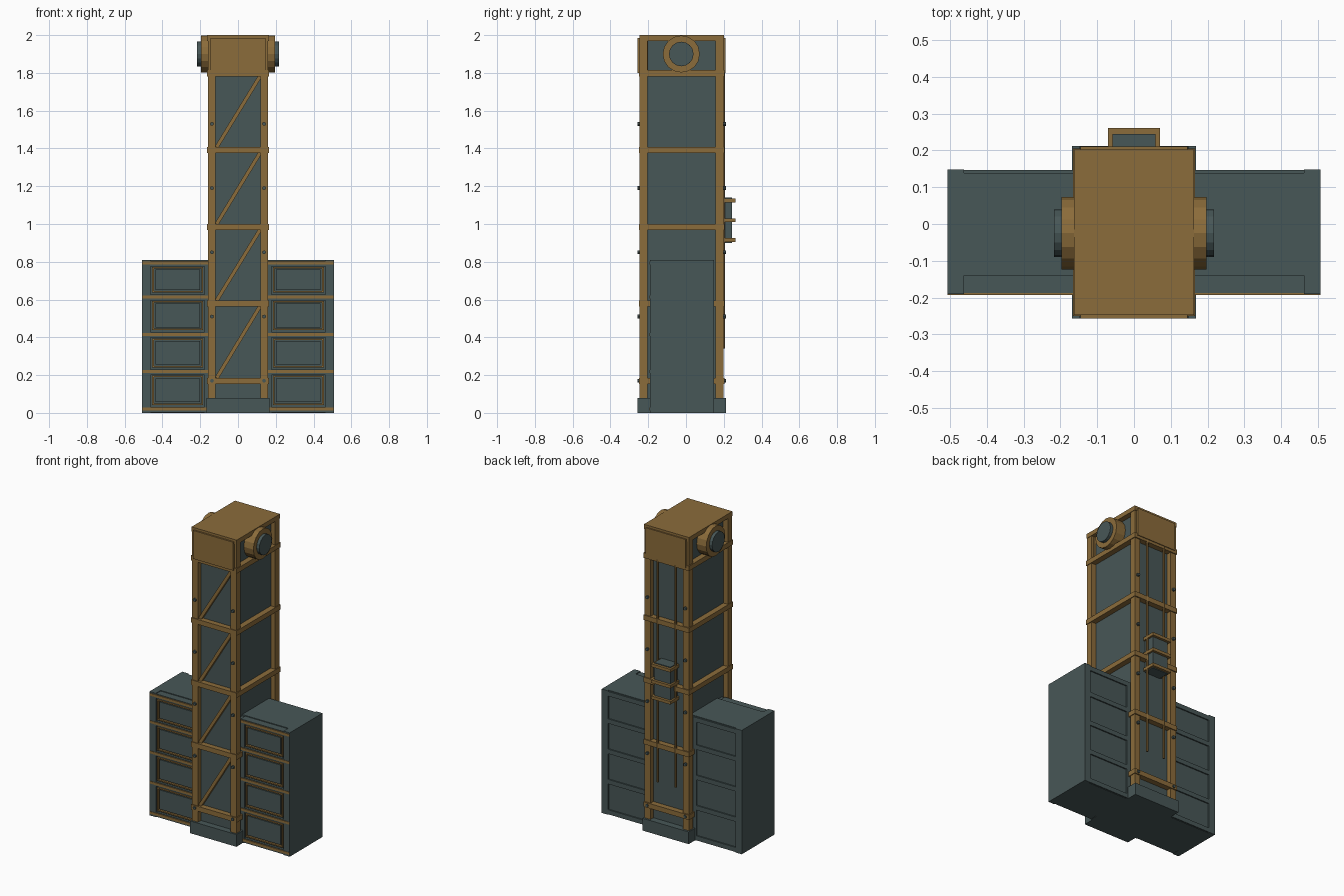
import bpy, math
from mathutils import Vector

if "Cube" in bpy.data.objects:
    bpy.data.objects.remove(bpy.data.objects["Cube"])


def material(name, rgb):
    m = bpy.data.materials.new(name)
    m.use_nodes = True
    m.diffuse_color = (*rgb, 1)
    m.node_tree.nodes["Principled BSDF"].inputs["Base Color"].default_value = (*rgb, 1)
    return m


SLATE = material("slate_metal", (0.064, 0.095, 0.095))
BRASS = material("brass", (0.26, 0.15, 0.043))


def finish(name, mat):
    o = bpy.context.object
    o.name = name
    o.data.materials.append(mat)
    return o


def box(name, mat, x, y, z):
    """Box from (min, max) pairs."""
    bpy.ops.mesh.primitive_cube_add(size=1)
    o = finish(name, mat)
    o.location = [(a + b) / 2 for a, b in (x, y, z)]
    o.scale = [b - a for a, b in (x, y, z)]
    return o


def rod(name, mat, a, b, r, sides):
    """Cylinder between two points."""
    a, b = Vector(a), Vector(b)
    bpy.ops.mesh.primitive_cylinder_add(vertices=sides, radius=r, depth=(b - a).length,
                                        location=(a + b) / 2)
    o = finish(name, mat)
    o.rotation_euler = (b - a).to_track_quat('Z', 'Y').to_euler()
    return o


def span(s, a, b):
    """Range mirrored to side s."""
    return tuple(sorted((s * a, s * b)))


# Tower: plinth, core, corner posts, roof
box("plinth", SLATE, (-.168, .168), (-.257, .212), (0, .08))
box("tower_core", SLATE, (-.128, .128), (-.215, .168), (.05, 1.98))
box("roof", BRASS, (-.163, .163), (-.247, .202), (1.97, 2))
for s in (-1, 1):
    for y in ((-.245, -.203), (.156, .198)):
        box("corner_post", BRASS, span(s, .118, .16), y, (.07, 1.98))

# Horizontal bands and front diagonal braces
bands = [.17, .58, .985, 1.392, 1.798]
for z in bands:
    box("band", BRASS, (-.165, .165), (-.25, .205), (z - .016, z + .016))
for lo, hi in zip(bands, bands[1:]):
    dx, dz = .23, hi - lo - .03
    brace = box("diagonal_brace", BRASS, (-.01, .01), (-.235, -.21),
                (-math.hypot(dx, dz) / 2, math.hypot(dx, dz) / 2))
    brace.location.x, brace.location.z = .002, (lo + hi) / 2
    brace.rotation_euler.y = math.atan2(dx, dz)

# Rivets on the posts, front and back
for i in range(5):
    z = .17 + .34 * i
    for x in (-.138, .138):
        rod("front_rivet", SLATE, (x, -.24, z), (x, -.257, z), .01, 8)
        rod("back_rivet", SLATE, (x, .19, z), (x, .211, z), .01, 8)

# Head plates and pulley hubs
box("head_front_plate", BRASS, (-.145, .145), (-.257, -.2), (1.8, 1.985))
box("head_back_plate", BRASS, (-.145, .145), (.16, .21), (1.8, 1.985))
for s in (-1, 1):
    rod("pulley_rim", BRASS, (s * .12, -.025, 1.9), (s * .197, -.025, 1.9), .098, 16)
    rod("pulley_hub", SLATE, (s * .12, -.025, 1.9), (s * .217, -.025, 1.9), .065, 16)

# Ropes and lift bucket on the back
for x in (-.065, .065):
    rod("rope", BRASS, (x, .2, .34), (x, .2, 1.85), .007, 6)
box("lift_bucket", SLATE, (-.058, .058), (.17, .244), (.9, 1.14))
for z in (.915, 1.02, 1.125):
    box("bucket_band_back", BRASS, (-.07, .07), (.244, .261), (z - .01, z + .01))
    for s in (-1, 1):
        box("bucket_band_side", BRASS, span(s, .058, .07), (.17, .261), (z - .01, z + .01))

# Cabinet wings: shared core, then each side
box("cabinet_core", SLATE, (-.48, .48), (-.14, .138), (0, .81))
shelves = [.02, .218, .416, .614, .793]
for s in (-1, 1):
    box("cabinet_side", SLATE, span(s, .462, .507), (-.19, .148), (0, .81))
    box("inner_stile", SLATE, span(s, .12, .178), (-.187, .146), (0, .8))
    box("drawer_backing", SLATE, span(s, .13, .47), (-.172, -.12), (.005, .8))
    for z in shelves:
        box("shelf_rail", SLATE, span(s, .15, .465), (-.187, .146), (z - .018, z + .012))
        box("shelf_edge", BRASS, span(s, .15, .506), (-.193, -.16), (z - .008, z + .008))
    for lo, hi in zip(shelves, shelves[1:]):
        a, b = lo + .027, hi - .025
        # Drawer panel with a thin brass surround
        box("drawer_panel", SLATE, span(s, .2, .437), (-.185, -.15), (a + .01, b - .01))
        for z in (a, b):
            box("drawer_trim_bar", BRASS, span(s, .186, .454), (-.188, -.15), (z - .004, z + .004))
        for x in (.19, .45):
            box("drawer_trim_post", BRASS, span(s, x - .004, x + .004), (-.188, -.15), (a, b))
